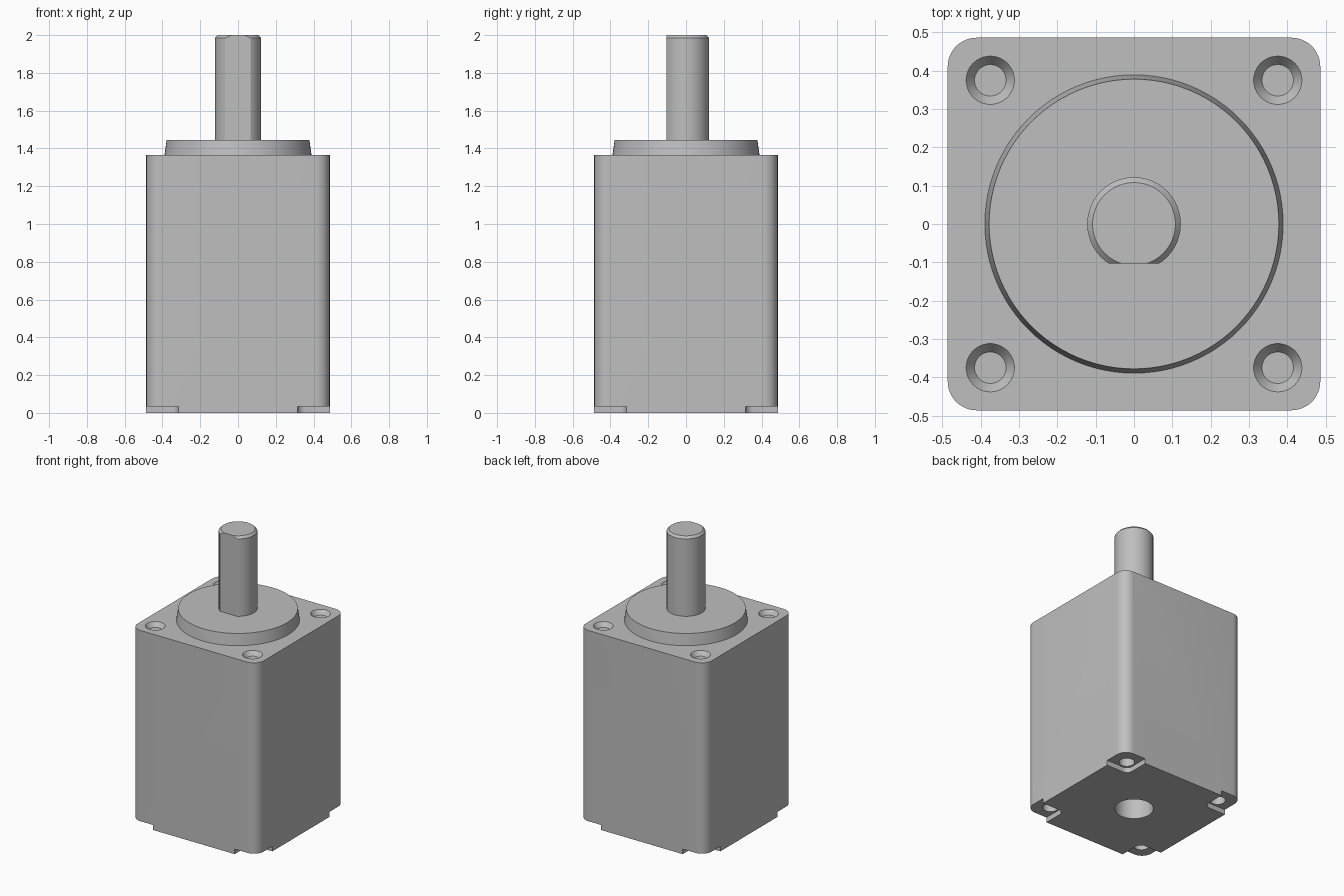
import bpy
import bmesh
import math

if "Cube" in bpy.data.objects:
    bpy.data.objects.remove(bpy.data.objects["Cube"], do_unlink=True)

HALF, BODY_TOP, HOLE = 0.486, 1.365, 0.375
CORNERS = [(sx, sy) for sx in (-1, 1) for sy in (-1, 1)]

grey = bpy.data.materials.new("plain grey metal")
grey.use_nodes = True
colour = (0.52, 0.52, 0.52, 1)
grey.diffuse_color = colour
grey.node_tree.nodes["Principled BSDF"].inputs["Base Color"].default_value = colour


def finish(name, bm):
    mesh = bpy.data.meshes.new(name)
    bmesh.ops.recalc_face_normals(bm, faces=bm.faces[:])
    bm.to_mesh(mesh)
    bm.free()
    mesh.materials.append(grey)
    obj = bpy.data.objects.new(name, mesh)
    bpy.context.collection.objects.link(obj)
    return obj


def rounded_block(name, half, z0, z1, radius, centre=(0, 0)):
    """Square block with rounded vertical edges."""
    bm = bmesh.new()
    ring = []
    for quarter, (sx, sy) in enumerate([(1, 1), (-1, 1), (-1, -1), (1, -1)]):
        for i in range(13):
            a = math.pi / 2 * (quarter + i / 12)
            ring.append(bm.verts.new((
                centre[0] + sx * (half - radius) + radius * math.cos(a),
                centre[1] + sy * (half - radius) + radius * math.sin(a), z0)))
    base = bm.faces.new(ring)
    top = bmesh.ops.extrude_face_region(bm, geom=[base])["geom"]
    bmesh.ops.translate(bm, vec=(0, 0, z1 - z0),
                        verts=[v for v in top if isinstance(v, bmesh.types.BMVert)])
    return finish(name, bm)


def turned(name, profile, centre=(0, 0), sides=96):
    """Solid of revolution from (radius, height) pairs, capped at both ends."""
    bm = bmesh.new()
    rings = []
    for r, z in profile:
        angles = [math.tau * i / sides for i in range(sides)]
        rings.append([bm.verts.new((centre[0] + r * math.cos(a),
                                    centre[1] + r * math.sin(a), z)) for a in angles])
    for low, high in zip(rings, rings[1:]):
        for i in range(sides):
            j = (i + 1) % sides
            bm.faces.new((low[i], low[j], high[j], high[i]))
    bm.faces.new(rings[0])
    bm.faces.new(rings[-1])
    return finish(name, bm)


def cut(target, cutter):
    mod = target.modifiers.new("cut", "BOOLEAN")
    mod.operation, mod.solver, mod.object = "DIFFERENCE", "EXACT", cutter
    bpy.context.view_layer.objects.active = target
    bpy.ops.object.modifier_apply(modifier=mod.name)
    bpy.data.objects.remove(cutter, do_unlink=True)


def smooth(obj):
    bpy.ops.object.select_all(action="DESELECT")
    obj.select_set(True)
    bpy.context.view_layer.objects.active = obj
    bpy.ops.object.shade_smooth_by_angle(angle=math.radians(25))


# Motor housing with rounded edges
body = rounded_block("motor_body", HALF, 0, BODY_TOP, 0.075)

# Corner reliefs underneath, screw holes and countersinks
for sx, sy in CORNERS:
    spot = (sx * HOLE, sy * HOLE)
    cut(body, rounded_block("relief_cutter", 0.15, -0.1, 0.035, 0.04,
                            (sx * 0.465, sy * 0.465)))
    cut(body, turned("screw_cutter", [(0.05, -0.1), (0.05, 0.16)], spot, 48))
    cut(body, turned("sink_cutter", [(0.041, BODY_TOP - 0.03), (0.063, BODY_TOP),
                                     (0.063, BODY_TOP + 0.1)], spot, 48))

# Bearing bore in the base
cut(body, turned("bore_cutter", [(0.122, -0.1), (0.122, 0.25)]))
smooth(body)

# Tapered pilot boss
boss = turned("pilot_boss", [(0.39, BODY_TOP - 0.005), (0.378, 1.445)])
smooth(boss)

# Output shaft with chamfered tip and a flat on the front
shaft = turned("output_shaft", [(0.122, 1.43), (0.122, 1.985), (0.108, 2.0)])
bm = bmesh.new()
bm.from_mesh(shaft.data)
sliced = bmesh.ops.bisect_plane(bm, geom=bm.verts[:] + bm.edges[:] + bm.faces[:],
                                plane_co=(0, -0.103, 0), plane_no=(0, -1, 0),
                                clear_outer=True)
edges = [e for e in sliced["geom_cut"] if isinstance(e, bmesh.types.BMEdge)]
bmesh.ops.holes_fill(bm, edges=edges)
bmesh.ops.recalc_face_normals(bm, faces=bm.faces[:])
bm.to_mesh(shaft.data)
bm.free()
smooth(shaft)
